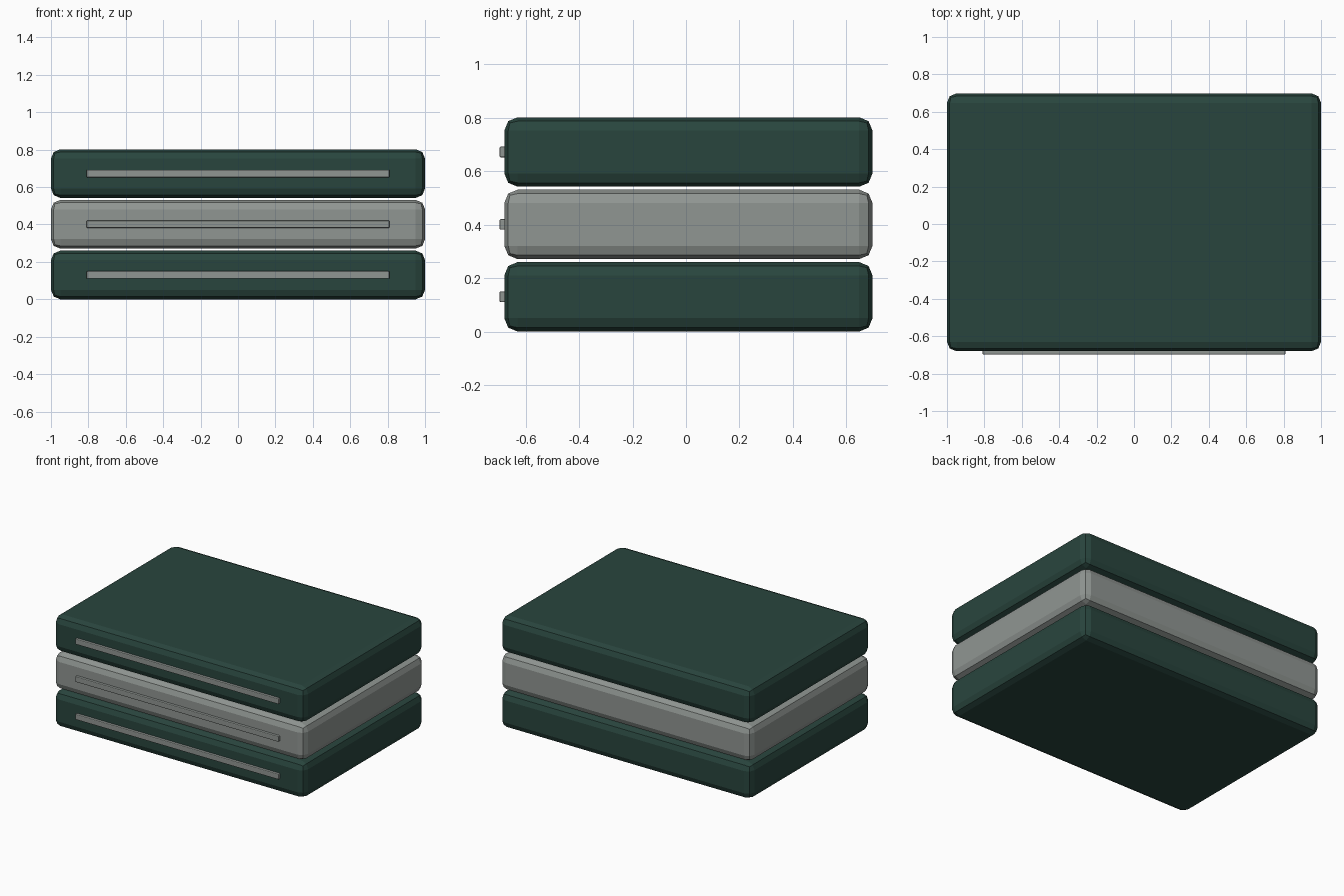
import bpy

if "Cube" in bpy.data.objects:
    bpy.data.objects.remove(bpy.data.objects["Cube"])


def material(name, rgb):
    m = bpy.data.materials.new(name)
    m.diffuse_color = (*rgb, 1)
    m.use_nodes = True
    m.node_tree.nodes["Principled BSDF"].inputs["Base Color"].default_value = m.diffuse_color
    return m


def box(name, centre, size, bevel, segments, mat):
    bpy.ops.mesh.primitive_cube_add(size=1, location=centre)
    o = bpy.context.object
    o.name = name
    o.scale = size
    bpy.ops.object.transform_apply(location=False, rotation=False, scale=True)
    b = o.modifiers.new("rounded_edges", 'BEVEL')
    b.width = bevel
    b.segments = segments
    o.data.materials.append(mat)
    return o


green = material("dark_green", (0.022, 0.06, 0.048))
grey = material("soft_grey", (0.28, 0.305, 0.29))

HEIGHT, PITCH = 0.26, 0.271
layers = [("bottom", green), ("middle", grey), ("top", green)]

for i, (level, mat) in enumerate(layers):
    z = HEIGHT / 2 + i * PITCH
    # Stacked slab
    box(f"{level}_slab", (0, 0.009, z), (2, 1.378, HEIGHT), 0.05, 2, mat)
    # Thin trim strip on the front face
    box(f"{level}_front_strip", (0, -0.678, z), (1.62, 0.04, 0.04), 0.005, 2, grey)
